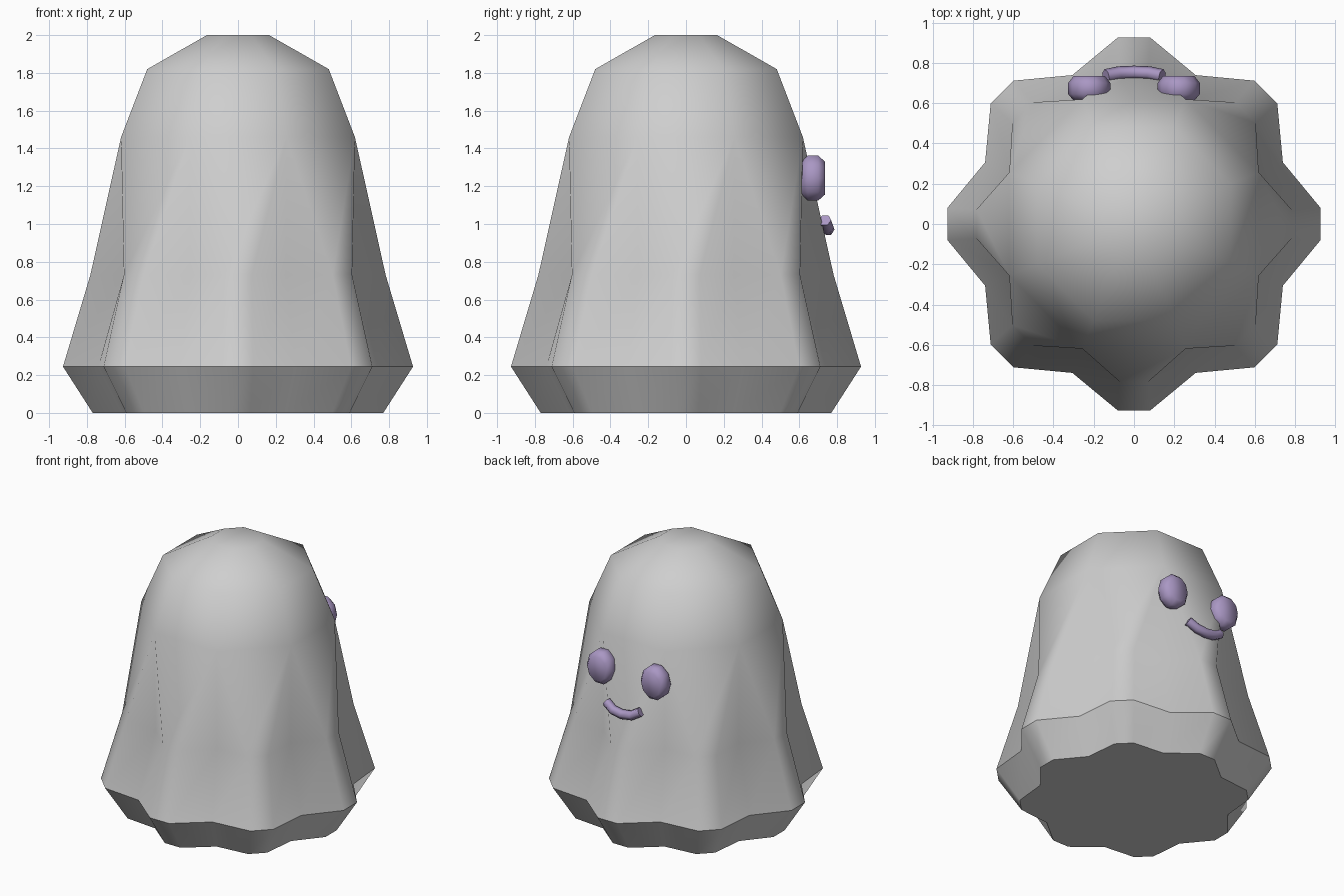
import bpy
import bmesh
from math import sin, cos, pi, radians

if "Cube" in bpy.data.objects:
    bpy.data.objects.remove(bpy.data.objects["Cube"])


def make_material(name, colour):
    mat = bpy.data.materials.new(name)
    mat.use_nodes = True
    mat.diffuse_color = (*colour, 1)
    mat.node_tree.nodes["Principled BSDF"].inputs["Base Color"].default_value = (*colour, 1)
    return mat


grey = make_material("cloth grey", (0.62, 0.62, 0.62))
purple = make_material("face purple", (0.40, 0.31, 0.55))


def add_object(name, bm, mat):
    bmesh.ops.recalc_face_normals(bm, faces=bm.faces)
    for face in bm.faces:
        face.smooth = True
    mesh = bpy.data.meshes.new(name)
    bm.to_mesh(mesh)
    bm.free()
    mesh.materials.append(mat)
    obj = bpy.data.objects.new(name, mesh)
    bpy.context.collection.objects.link(obj)
    return obj


def sharpen(ring):
    for a, b in zip(ring, ring[1:] + ring[:1]):
        for edge in a.link_edges:
            if edge.other_vert(a) is b:
                edge.smooth = False


def bridge(bm, low, high):
    n = len(low)
    for i in range(n):
        j = (i + 1) % n
        bm.faces.new((low[i], low[j], high[j], high[i]))


# Draped cloth: scalloped rings below, octagonal rings above
FOLDS = 8
STEP = 2 * pi / FOLDS
bm = bmesh.new()


def scalloped_ring(z, lobe, valley, half_angle):
    ring = []
    for i in range(FOLDS):
        mid = i * STEP
        for r, a in ((lobe, mid - half_angle), (lobe, mid + half_angle), (valley, mid + STEP / 2)):
            ring.append(bm.verts.new((r * cos(a), r * sin(a), z)))
    return ring


def octagon_ring(z, r):
    return [bm.verts.new((r * cos((i + 0.5) * STEP), r * sin((i + 0.5) * STEP), z))
            for i in range(FOLDS)]


base = scalloped_ring(0, 0.772, 0.665, radians(4.9))
hem = scalloped_ring(0.245, 0.93, 0.80, radians(4.9))
skirt = scalloped_ring(0.73, 0.785, 0.66, radians(5.3))
shoulder = octagon_ring(1.46, 0.67)
crown = octagon_ring(1.82, 0.52)
top = octagon_ring(2.0, 0.178)

bridge(bm, base, hem)
bridge(bm, hem, skirt)
bridge(bm, shoulder, crown)
bridge(bm, crown, top)
bm.faces.new(top)
underside = bm.faces.new(base[::-1])

# Each lobe widens upward; each valley closes to a point at the shoulder
for i in range(FOLDS):
    left, right, valley = skirt[3 * i:3 * i + 3]
    following = skirt[(3 * i + 3) % len(skirt)]
    bm.faces.new((left, right, shoulder[i], shoulder[i - 1]))
    bm.faces.new((right, valley, shoulder[i]))
    bm.faces.new((valley, following, shoulder[i]))
sharpen(base)
sharpen(hem)
add_object("cloth_body", bm, grey)

# Eyes: squashed rounded discs on the +y side
for name, side in (("left_eye", 1), ("right_eye", -1)):
    bm = bmesh.new()
    rings = []
    for y, scale in ((0.61, 0.72), (0.645, 1), (0.70, 1), (0.735, 0.74)):
        rings.append([bm.verts.new((side * 0.222 + 0.105 * scale * cos(k * pi / 5), y,
                                    1.243 + 0.125 * scale * sin(k * pi / 5 + 0.001)))
                      for k in range(10)])
    for low, high in zip(rings, rings[1:]):
        bridge(bm, low, high)
    bm.faces.new(rings[0])
    bm.faces.new(rings[-1])
    add_object(name, bm, purple)

# Smile: a low-poly tube along a shallow arc
curve = bpy.data.curves.new("smile", "CURVE")
curve.dimensions = "3D"
curve.bevel_depth = 0.034
curve.bevel_resolution = 1
curve.use_fill_caps = True
path = [(-0.14, 0.735, 1.02), (-0.075, 0.749, 0.982), (0, 0.752, 0.972),
        (0.075, 0.749, 0.982), (0.14, 0.735, 1.02)]
spline = curve.splines.new("POLY")
spline.points.add(len(path) - 1)
for point, co in zip(spline.points, path):
    point.co = (*co, 1)
spline.use_smooth = True
curve.materials.append(purple)
bpy.context.collection.objects.link(bpy.data.objects.new("smile", curve))
